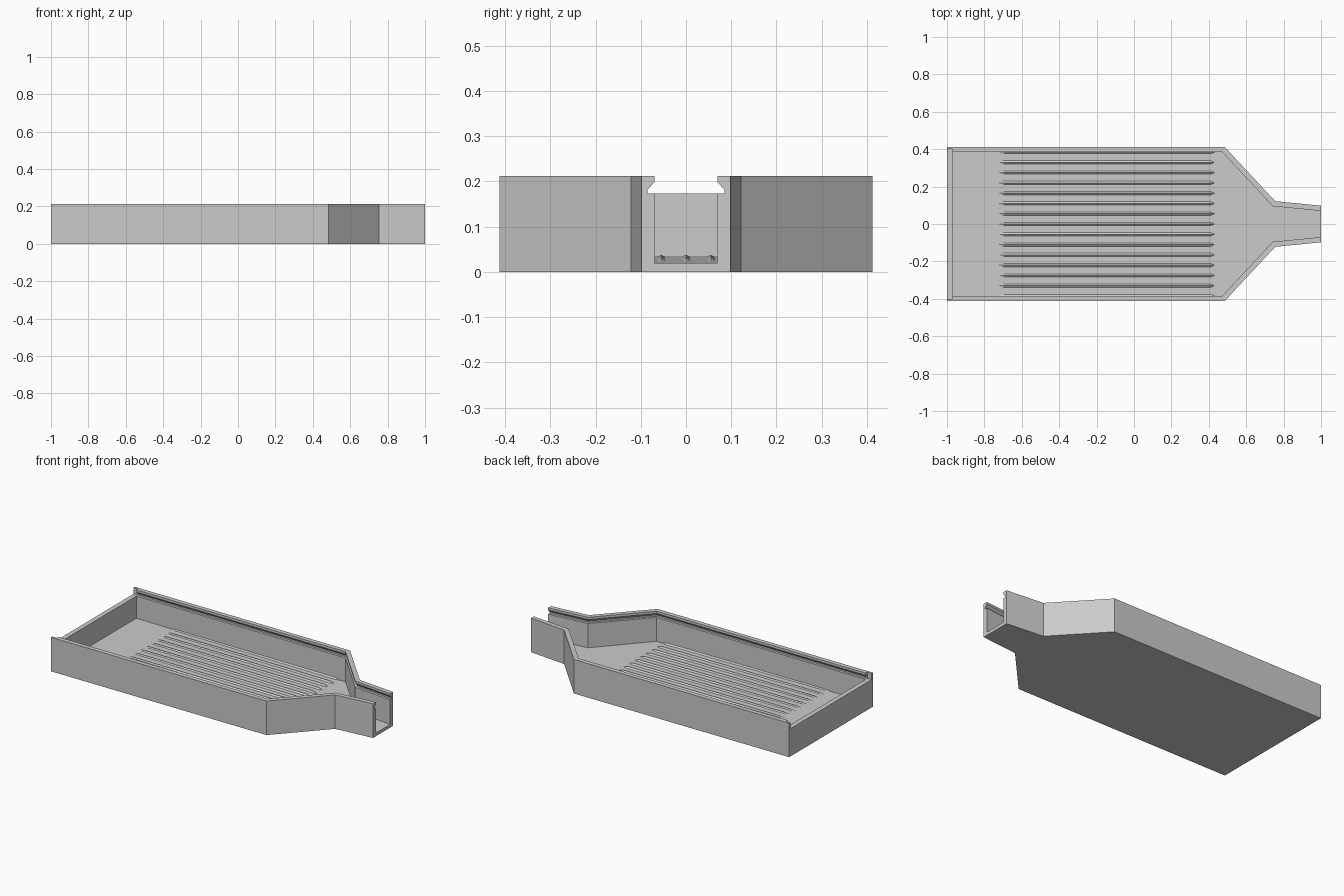
import bpy, bmesh
from mathutils import Vector

if "Cube" in bpy.data.objects:
    bpy.data.objects.remove(bpy.data.objects["Cube"])

grey = bpy.data.materials.new("plain grey")
grey.diffuse_color = (0.6, 0.6, 0.6, 1)
grey.use_nodes = True
grey.node_tree.nodes["Principled BSDF"].inputs["Base Color"].default_value = grey.diffuse_color


def floor_z(x):
    # floor falls gently towards the spout
    return 0.035 - 0.015 * (x + 0.97) / 1.97


def finish(name, bm):
    bmesh.ops.recalc_face_normals(bm, faces=bm.faces)
    mesh = bpy.data.meshes.new(name)
    bm.to_mesh(mesh)
    bm.free()
    mesh.materials.append(grey)
    obj = bpy.data.objects.new(name, mesh)
    bpy.context.collection.objects.link(obj)
    return obj


def inset_dir(path, i):
    # mitred inward direction of the wall path for one unit of thickness
    def normal(a, b):
        d = (b - a).normalized()
        return Vector((d.y, -d.x))
    if i in (0, len(path) - 1):
        a, b = (path[0], path[1]) if i == 0 else (path[-2], path[-1])
        return Vector((0, 1 / normal(a, b).y))
    n1, n2 = normal(path[i - 1], path[i]), normal(path[i], path[i + 1])
    m = (n1 + n2).normalized()
    return m / m.dot(n1)


def trough(name, path, profile):
    # mirrored channel section (inset, height) lofted along the outer path
    path = [Vector(p) for p in path]
    bm = bmesh.new()
    rings = []
    for i, p in enumerate(path):
        half = []
        for d, z in profile:
            q = p + (inset_dir(path, i) * d if d else Vector((0, 0)))
            half.append((q.x, q.y, floor_z(q.x) if z is None else z))
        ring = half + [(x, -y, z) for x, y, z in reversed(half)]
        rings.append([bm.verts.new(v) for v in ring])
    n = len(rings[0])
    for a, b in zip(rings, rings[1:]):
        for k in range(n):
            j = (k + 1) % n
            bm.faces.new((a[k], a[j], b[j], b[k]))
    bm.faces.new(rings[0])
    bm.faces.new(rings[-1])
    return finish(name, bm)


# Tray body: walls with a dovetail lid groove, narrowing into a spout
trough("tray_body",
       [(-0.97, 0.412), (0.485, 0.412), (0.755, 0.122), (1, 0.098)],
       [(0, 0), (0, 0.212), (0.028, 0.212), (0.028, 0.198),
        (0.013, 0.182), (0.013, 0.173), (0.028, 0.173), (0.028, None)])

# Low end wall where the lid slides in
trough("end_wall", [(-1, 0.412), (-0.97, 0.412)],
       [(0, 0), (0, 0.212), (0.012, 0.212), (0.012, 0.173)])

# Pointed ridges along the floor
bm = bmesh.new()
for i in range(-7, 8):
    y = i * 0.055
    w = 0.009
    sides = [s for s in (-1, 1) if abs(y + s * w) < 0.386]
    x0, x1 = -0.725, 0.43
    top = [bm.verts.new((x, y * 0.997, z)) for x, z in ((-0.69, 0.038), (0.40, 0.034))]
    tips = [bm.verts.new((x, y * 0.997, floor_z(x))) for x in (x0, x1)]
    for s in sides:
        a, b = [bm.verts.new((x, y + s * w, floor_z(x))) for x in (-0.70, 0.41)]
        bm.faces.new((a, b, top[1], top[0])[::s])
        bm.faces.new((tips[0], a, top[0])[::s])
        bm.faces.new((b, tips[1], top[1])[::s])
mesh = bpy.data.meshes.new("floor_ridges")
bm.to_mesh(mesh)
bm.free()
mesh.materials.append(grey)
ridges = bpy.data.objects.new("floor_ridges", mesh)
bpy.context.collection.objects.link(ridges)
